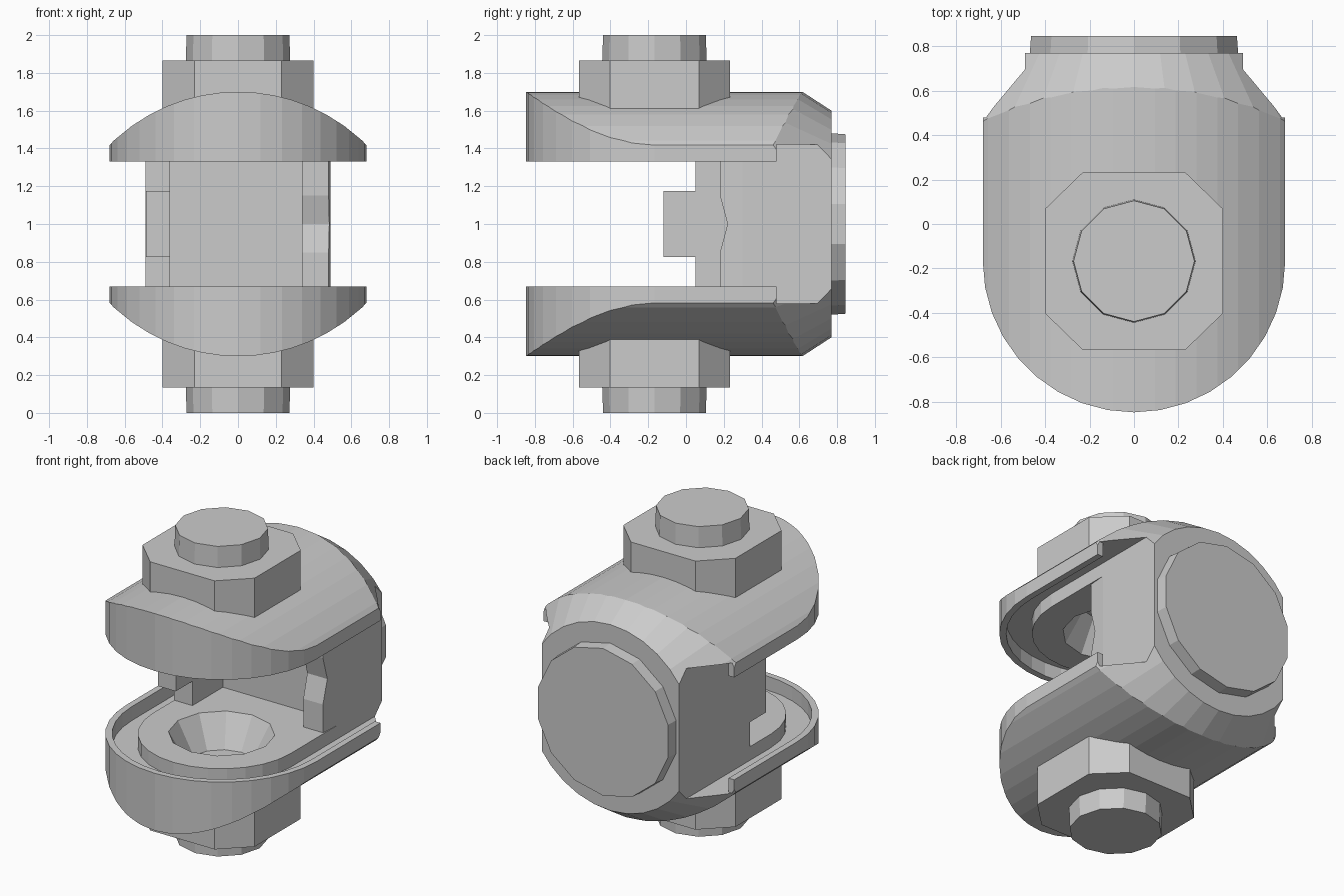
import bpy, bmesh
from math import sin, cos, pi, sqrt
from mathutils import Matrix

if "Cube" in bpy.data.objects:
    bpy.data.objects.remove(bpy.data.objects["Cube"])

CY = -0.167          # y of the pivot axis; every object has its origin at z = 1


def finish(name, bm, helper=False):
    bmesh.ops.recalc_face_normals(bm, faces=bm.faces)
    me = bpy.data.meshes.new(name)
    bm.to_mesh(me)
    bm.free()
    ob = bpy.data.objects.new(name, me)
    ob.location = (0, 0, 1)
    bpy.context.collection.objects.link(ob)
    if helper:
        ob.hide_render = True
        ob.display_type = 'WIRE'
    return ob


def prism(name, pts, lo, hi, axis='z', helper=False):
    place = {'x': lambda a, b, h: (h, a, b),
             'y': lambda a, b, h: (a, h, b),
             'z': lambda a, b, h: (a, b, h)}[axis]
    bm = bmesh.new()
    low = [bm.verts.new(place(a, b, lo)) for a, b in pts]
    top = [bm.verts.new(place(a, b, hi)) for a, b in pts]
    bm.faces.new(low)
    bm.faces.new(top)
    n = len(pts)
    for i in range(n):
        j = (i + 1) % n
        bm.faces.new((low[i], low[j], top[j], top[i]))
    return finish(name, bm, helper)


def cone(name, r1, r2, lo, hi, sides, axis='z', helper=False):
    m = Matrix.Translation((0, CY, (lo + hi) / 2))
    if axis == 'y':
        m = Matrix.Translation((0, (lo + hi) / 2, 0)) @ Matrix.Rotation(-pi / 2, 4, 'X')
    bm = bmesh.new()
    bmesh.ops.create_cone(bm, cap_ends=True, segments=sides, radius1=r1,
                          radius2=r2, depth=hi - lo, matrix=m)
    return finish(name, bm, helper)


def cut(ob, cutter, op='DIFFERENCE'):
    m = ob.modifiers.new(op.title(), 'BOOLEAN')
    m.operation, m.object, m.solver = op, cutter, 'EXACT'


def mirror(ob):
    m = ob.modifiers.new('Mirror', 'MIRROR')
    m.use_axis = (False, False, True)


def u_outline(r, n):
    # half circle at the front, running from -x round to +x
    return [(-r * cos(pi * i / n), CY - r * sin(pi * i / n)) for i in range(n + 1)]


# cutters: tapered back, domed outer surface, rim recess, pivot socket
back_taper = cone('back_taper_cutter', 0.6 + 0.65 * 1.77, 0.6, -1.0, 0.77, 32, 'y', True)
xs = [-0.75 + 1.5 * i / 16 for i in range(17)]
dome = prism('dome_cutter', [(x, -0.266 + sqrt(0.966 ** 2 - x * x)) for x in xs]
             + [(0.75, 0.1), (-0.75, 0.1)], -1.2, 1.2, 'y', True)
recess = prism('recess_cutter', u_outline(0.64, 18)
               + [(0.64, 0.48), (1, 0.48), (1, 1), (-1, 1), (-1, 0.48), (-0.64, 0.48)],
               0.2, 0.42, 'z', True)
socket = cone('socket_cutter', 0.33, 0.2, 0.3, 0.53, 12, 'z', True)

# fork arms with a thin rim
arm = prism('fork_arm', u_outline(0.68, 18) + [(0.68, 0.9), (-0.68, 0.9)], 0.33, 0.8)
cut(arm, dome, 'INTERSECT')
cut(arm, back_taper, 'INTERSECT')
cut(arm, recess)
cut(arm, socket)
mirror(arm)

# raised pads inside the arms, holding the pivot sockets
pad = prism('pivot_pad', u_outline(0.49, 14) + [(0.49, 0.9), (-0.49, 0.9)], 0.332, 0.45)
cut(pad, back_taper, 'INTERSECT')
cut(pad, socket)
mirror(pad)

# neck joining the arms, open at the front
neck = prism('neck', [(-0.49, 0.05), (-0.36, 0.05), (-0.36, 0.36), (0.34, 0.36),
                      (0.34, 0.18), (0.48, 0.18), (0.49, 0.3), (0.49, 0.9), (-0.49, 0.9)],
             -0.335, 0.335)
dent = prism('dent_cutter', [(0.1, -0.15), (0.18, -0.15), (0.22, 0), (0.18, 0.15), (0.1, 0.15)],
             0.3, 0.6, 'x', True)
cut(neck, back_taper, 'INTERSECT')
cut(neck, dent)
prism('neck_tab', [(-0.488, -0.12), (-0.36, -0.12), (-0.36, 0.1), (-0.488, 0.1)], -0.175, 0.175)

# square bosses with clipped corners, and round caps
boss = prism('pivot_boss', [(sx * x, CY + sy * y) for sx, sy, flip in
                            ((1, 1, 0), (-1, 1, 1), (-1, -1, 0), (1, -1, 1))
                            for x, y in ([(0.4, 0.235), (0.23, 0.4)][::-1 if flip else 1])],
             0.55, 0.866)
mirror(boss)
mirror(cone('pivot_cap', 0.277, 0.272, 0.85, 1.0, 12))

# round plate on the back
cone('back_plate', 0.485, 0.475, 0.7, 0.845, 14, 'y')
